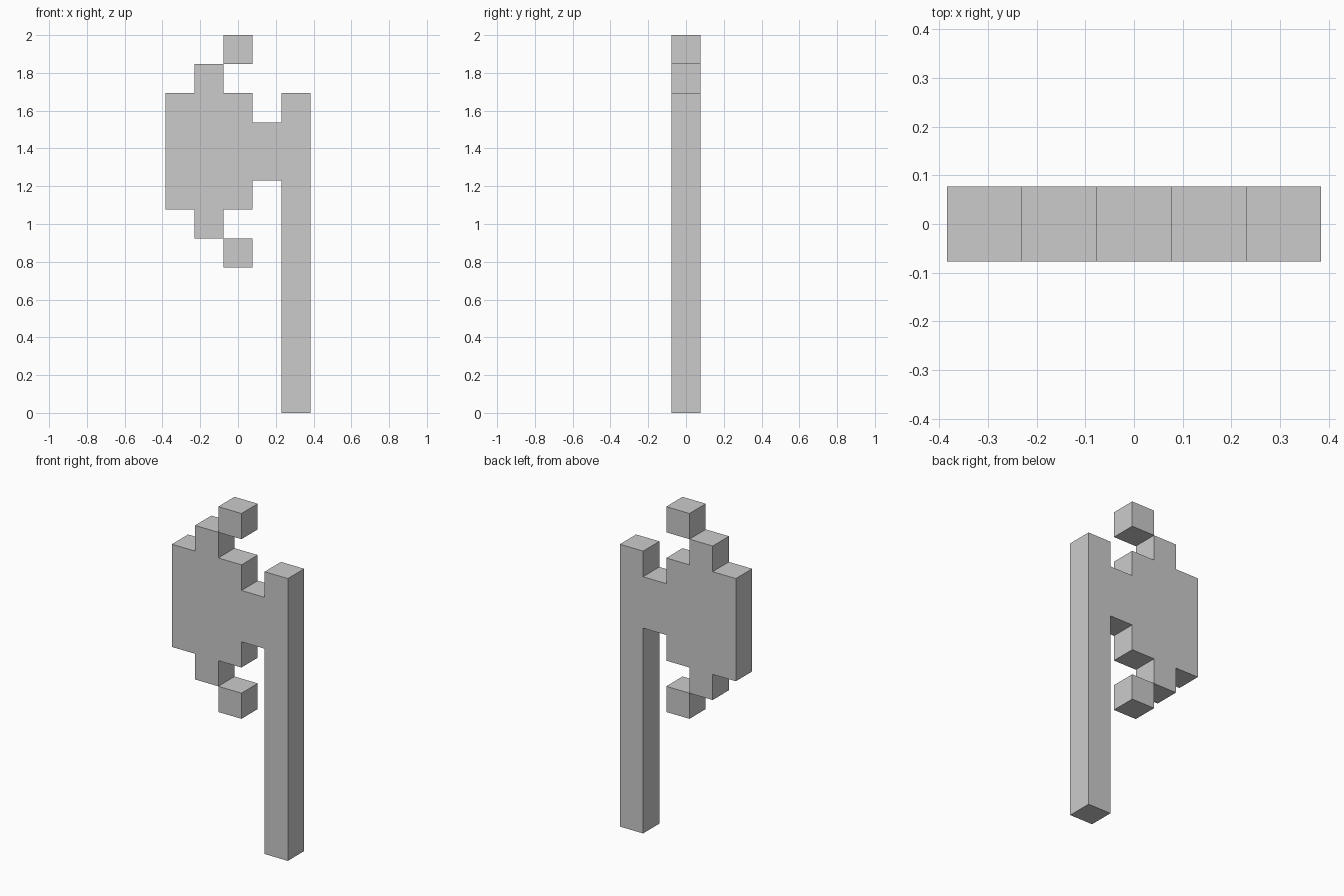
import bpy, bmesh

if "Cube" in bpy.data.objects:
    bpy.data.objects.remove(bpy.data.objects["Cube"])

U = 2 / 13          # one block
MID = 9             # height of the head's mirror line, in blocks


def prism(name, outline):
    """Extrude an x/z outline (in blocks) to one block of depth."""
    bm = bmesh.new()
    face = bm.faces.new([bm.verts.new((x * U, -U / 2, z * U)) for x, z in outline])
    ext = bmesh.ops.extrude_face_region(bm, geom=[face])
    moved = [v for v in ext["geom"] if isinstance(v, bmesh.types.BMVert)]
    bmesh.ops.translate(bm, verts=moved, vec=(0, U, 0))
    bmesh.ops.recalc_face_normals(bm, faces=bm.faces)
    mesh = bpy.data.meshes.new(name)
    bm.to_mesh(mesh)
    bm.free()
    obj = bpy.data.objects.new(name, mesh)
    bpy.context.collection.objects.link(obj)
    return obj


def box(name, x0, x1, z0, z1):
    return prism(name, [(x0, z0), (x1, z0), (x1, z1), (x0, z1)])


# Long handle
box("handle", 1.5, 2.5, 0, 11)

# Stepped axe blade with its neck: upper half mirrored about the mid line
upper = [(-2.5, 2), (-1.5, 2), (-1.5, 3), (-0.5, 3),
         (-0.5, 2), (0.5, 2), (0.5, 1), (1.5, 1)]
prism("axe_blade", [(x, MID + h) for x, h in upper]
      + [(x, MID - h) for x, h in reversed(upper)])

# Blade tips, touching the blade only along an edge
box("upper_blade_tip", -0.5, 0.5, MID + 3, MID + 4)
box("lower_blade_tip", -0.5, 0.5, MID - 4, MID - 3)
